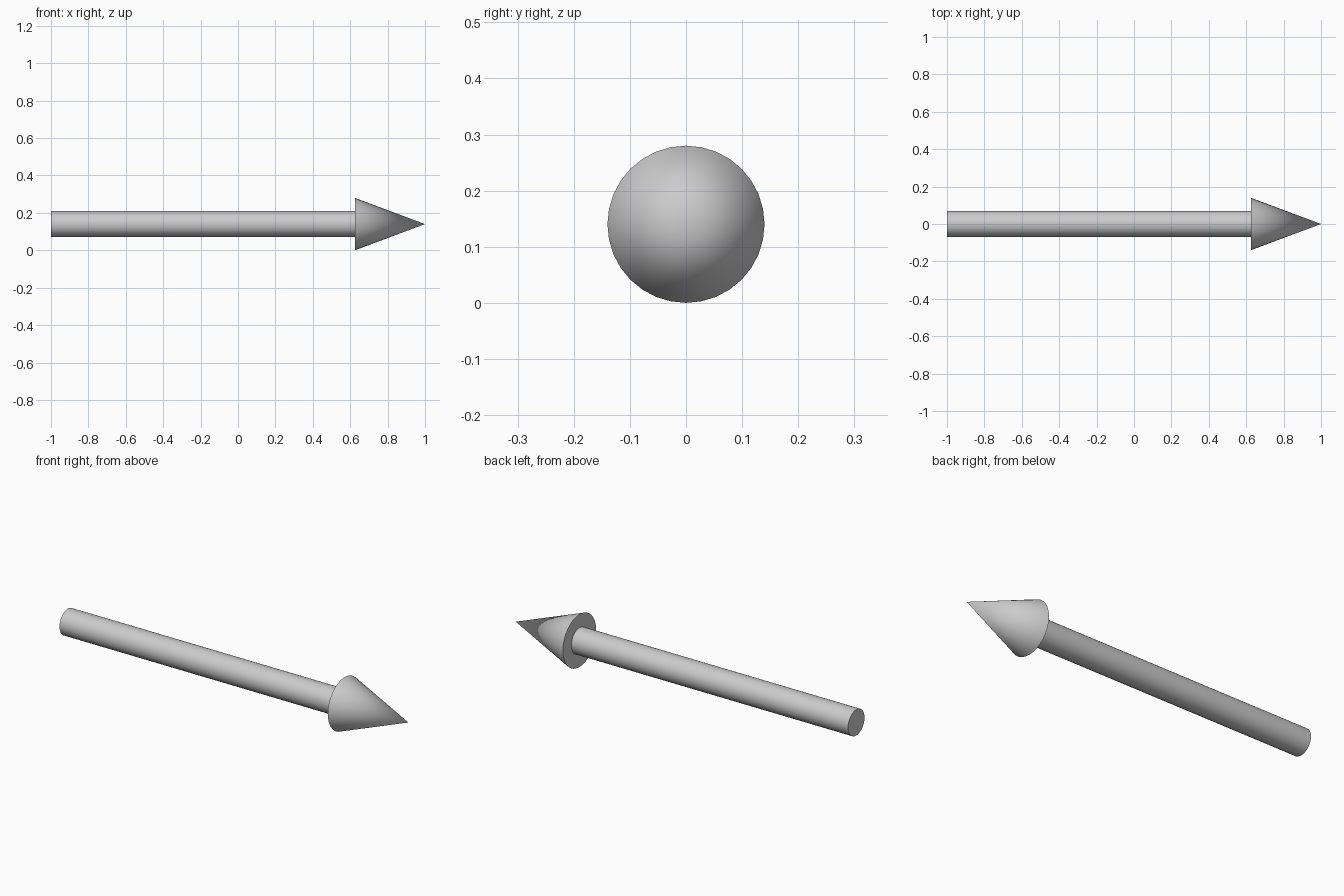
import bpy
import math

if "Cube" in bpy.data.objects:
    bpy.data.objects.remove(bpy.data.objects["Cube"])

R_HEAD = 0.14
R_SHAFT = 0.069
X_NECK = 0.625
SIDES = 32


def along_x(name, x0, x1, r0, r1):
    """Round part lying along x, from radius r0 at x0 to r1 at x1."""
    bpy.ops.mesh.primitive_cone_add(
        vertices=SIDES, radius1=r0, radius2=r1, depth=x1 - x0,
        location=((x0 + x1) / 2, 0, R_HEAD), rotation=(0, math.pi / 2, 0))
    ob = bpy.context.object
    ob.name = name
    bpy.ops.object.transform_apply(location=True, rotation=True, scale=True)
    bpy.ops.object.shade_smooth_by_angle(angle=math.radians(30))
    return ob


# Straight round shaft
along_x("arrow_shaft", -1.0, X_NECK, R_SHAFT, R_SHAFT)

# Pointed cone head
along_x("arrow_head", X_NECK, 1.0, R_HEAD, 0.0)
